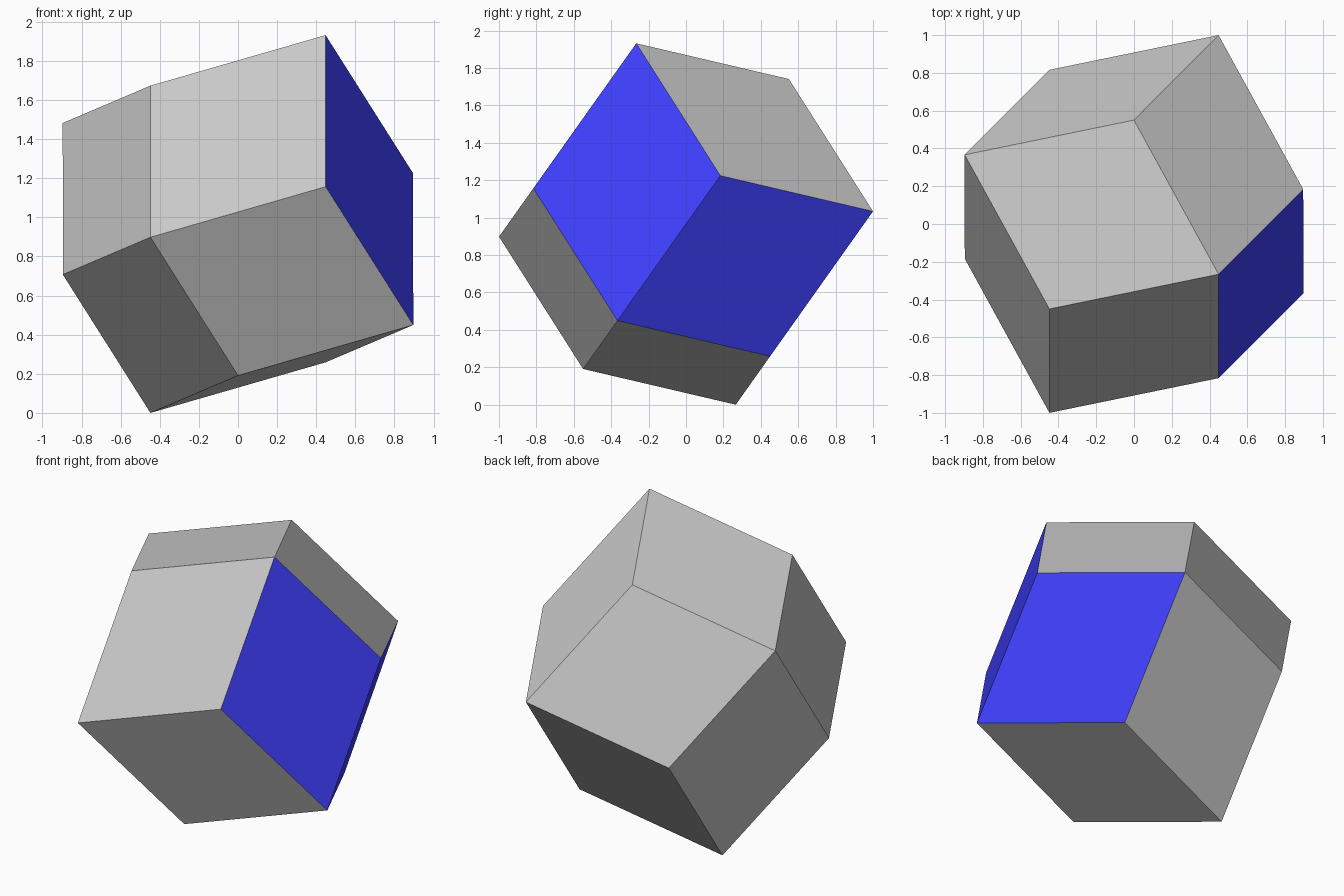
import bpy, bmesh
from mathutils import Vector, Matrix

if "Cube" in bpy.data.objects:
    bpy.data.objects.remove(bpy.data.objects["Cube"])

# Tilted axes of the core cube (the four-edged corners lie along them)
up = Vector((0.448, -0.266, 0.966)).normalized()
back = Vector((0.448, 1.0, 0.068))
back = (back - up * back.dot(up)).normalized()
side = back.cross(up)
R = 1.0975                      # centre to four-edged corner

# Rhombic dodecahedron: cube with a pyramid raised on each face
bm = bmesh.new()
bmesh.ops.create_cube(bm, size=R)
cube_edges = bm.edges[:]
bmesh.ops.poke(bm, faces=bm.faces[:], offset=R / 2)
bmesh.ops.dissolve_edges(bm, edges=cube_edges, use_verts=False)

# Tilt and stand on the ground
rot = Matrix((side, back, up)).transposed()
bmesh.ops.transform(bm, matrix=rot.to_4x4(), verts=bm.verts[:])
low = min(v.co.z for v in bm.verts)
bmesh.ops.translate(bm, vec=(0, 0, -low), verts=bm.verts[:])
bmesh.ops.recalc_face_normals(bm, faces=bm.faces[:])

# Two blue faces on the right side
bm.normal_update()
blue_dirs = [(side + up).normalized(), (side + back).normalized()]
for f in bm.faces:
    f.smooth = False
    f.material_index = int(any(f.normal.dot(d) > 0.95 for d in blue_dirs))

mesh = bpy.data.meshes.new("rhombic_dodecahedron")
bm.to_mesh(mesh)
bm.free()

blue = bpy.data.materials.new("blue")
blue.diffuse_color = (0.05, 0.05, 1.0, 1.0)
blue.use_nodes = True
blue.node_tree.nodes["Principled BSDF"].inputs["Base Color"].default_value = blue.diffuse_color
mesh.materials.append(None)     # plain grey faces
mesh.materials.append(blue)

solid = bpy.data.objects.new("rhombic_dodecahedron", mesh)
bpy.context.collection.objects.link(solid)
